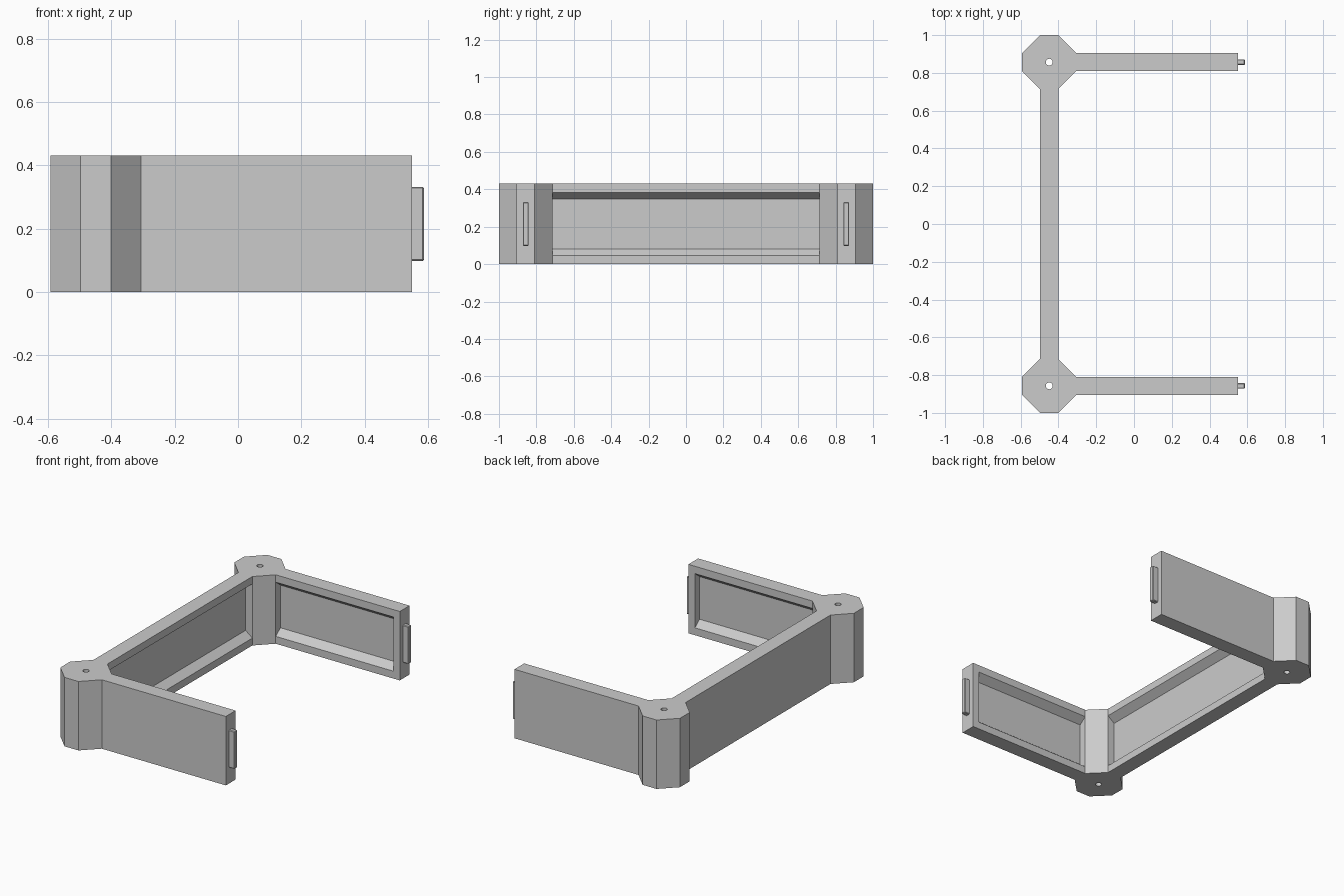
import bpy
import bmesh
import math
from mathutils import Vector

cube = bpy.data.objects.get("Cube")
if cube:
    bpy.data.objects.remove(cube, do_unlink=True)

HEIGHT = 0.43
POST_X, POST_Y = -0.449, 0.857   # post centre
R, HALF = 0.143, 0.048           # post radius to flat, half wall thickness
TIP_X = 0.55                     # free end of the arms
DEPTH = 0.046                    # recess depth
UP = Vector((0, 0, 1))

grey = bpy.data.materials.new("light grey")
grey.use_nodes = True
colour = (0.6, 0.6, 0.6, 1)
grey.diffuse_color = colour
grey.node_tree.nodes["Principled BSDF"].inputs["Base Color"].default_value = colour


def prism(name, points, sweep):
    """Solid made by sweeping a flat outline along a vector."""
    bm = bmesh.new()
    face = bm.faces.new([bm.verts.new(p) for p in points])
    new = bmesh.ops.extrude_face_region(bm, geom=[face], use_keep_orig=True)["geom"]
    bmesh.ops.translate(bm, vec=sweep, verts=[v for v in new if isinstance(v, bmesh.types.BMVert)])
    bmesh.ops.recalc_face_normals(bm, faces=bm.faces)
    mesh = bpy.data.meshes.new(name)
    bm.to_mesh(mesh)
    bm.free()
    mesh.materials.append(grey)
    obj = bpy.data.objects.new(name, mesh)
    bpy.context.collection.objects.link(obj)
    return obj


def carve(obj, cutter):
    """Subtract the cutter and throw it away."""
    cutter.hide_render = True
    mod = obj.modifiers.new("cut", "BOOLEAN")
    mod.operation = "DIFFERENCE"
    mod.solver = "EXACT"
    mod.object = cutter
    bpy.context.view_layer.objects.active = obj
    bpy.ops.object.modifier_apply(modifier=mod.name)
    bpy.data.objects.remove(cutter, do_unlink=True)


def wall(name, start, along, inward, length, cut_end):
    """Panel with a recess on its inward side, sloped at top and bottom."""
    start, along, inward = Vector(start), Vector(along), Vector(inward)

    def outline(points, shift):
        return [start + along * shift + inward * d + UP * z for d, z in points]

    body = prism(name, outline([(-HALF, 0), (HALF, 0), (HALF, HEIGHT), (-HALF, HEIGHT)], 0),
                 along * length)
    # The slope continues a little past the inward face for a clean cut
    out, low, rise = 0.01, 0.046, 0.036
    extra = rise * out / DEPTH
    floor = HALF - DEPTH
    section = [(HALF + out, low - extra), (floor, low + rise),
               (floor, HEIGHT - low - rise), (HALF + out, HEIGHT - low + extra)]
    carve(body, prism("recess_cutter", outline(section, -0.01), along * (cut_end + 0.01)))
    return body


# Back wall between the posts
span = 2 * (POST_Y - R)
wall("back_wall", (POST_X, R - POST_Y, 0), (0, 1, 0), (1, 0, 0), span, span + 0.01)

for side, label in ((-1, "front"), (1, "rear")):
    y = side * POST_Y

    # Eight-sided corner post with a pin hole
    corners = [(R, HALF), (HALF, R), (-HALF, R), (-R, HALF),
               (-R, -HALF), (-HALF, -R), (HALF, -R), (R, -HALF)]
    post = prism(label + "_post", [(POST_X + a, y + b, 0) for a, b in corners], UP * HEIGHT)
    ring = [math.tau * i / 24 for i in range(24)]
    carve(post, prism("hole_cutter", [(POST_X + 0.018 * math.cos(t), y + 0.018 * math.sin(t), -0.1)
                                      for t in ring], UP * (HEIGHT + 0.2)))

    # Side arm, recessed towards the middle
    length = TIP_X - POST_X - R
    wall(label + "_arm", (POST_X + R, y, 0), (1, 0, 0), (0, -side, 0), length, length - 0.045)

    # Connecting tab on the arm's end
    tab = prism(label + "_tab", [(TIP_X - 0.01, y + b, z) for b, z in
                                 ((-0.015, 0.098), (0.015, 0.098), (0.015, 0.332), (-0.015, 0.332))],
                Vector((0.047, 0, 0)))
    bevel = tab.modifiers.new("chamfer", "BEVEL")
    bevel.width = 0.004
    bevel.segments = 1
